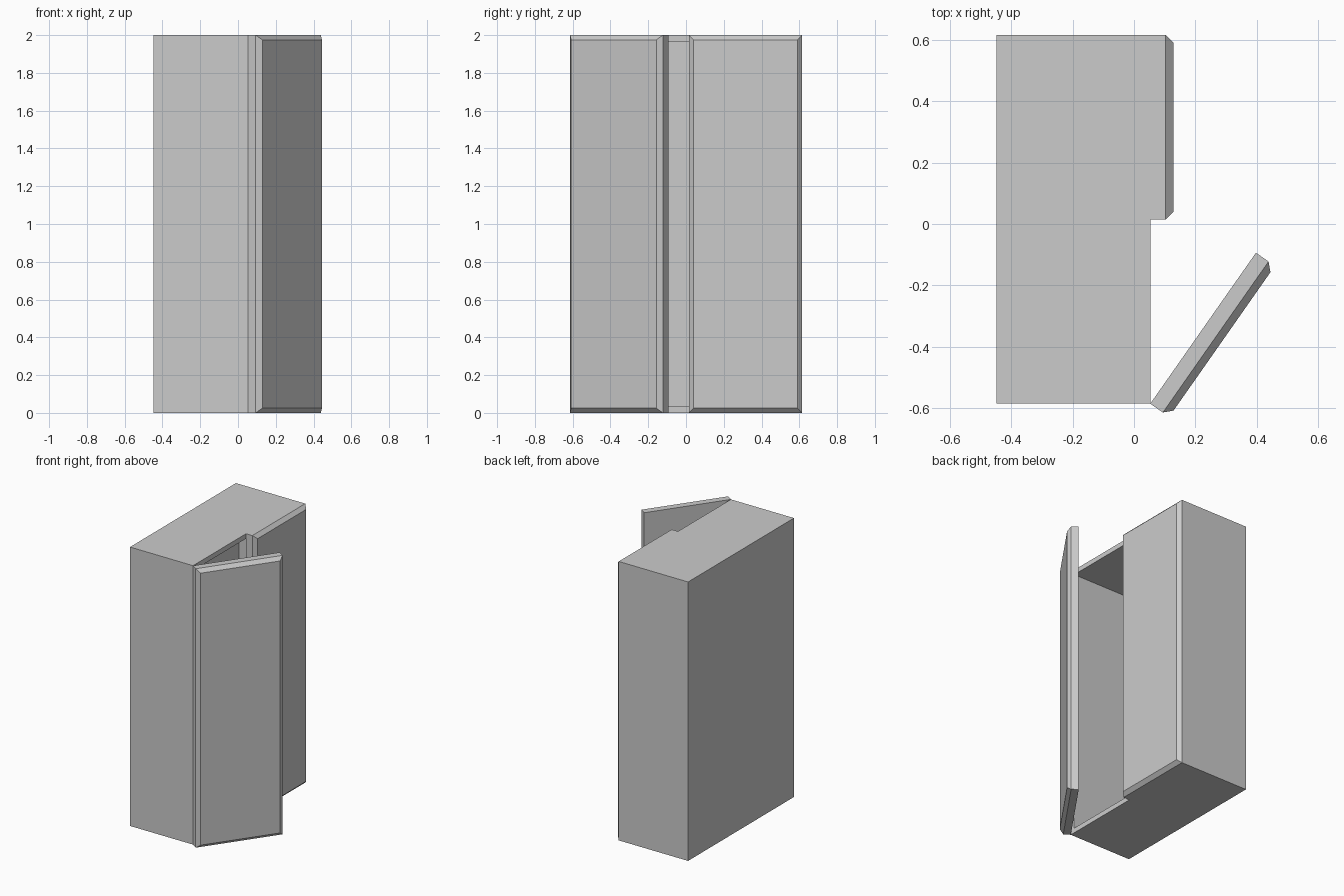
import bpy, bmesh, math
from mathutils import Matrix, Vector

if "Cube" in bpy.data.objects:
    bpy.data.objects.remove(bpy.data.objects["Cube"])

H, WALL, CHAMFER = 2.0, 0.05, 0.025
X0, X1 = -0.447, 0.053      # carcass back and open side
Y0, Y1 = -0.585, 0.615


def finish(name, bm):
    bmesh.ops.recalc_face_normals(bm, faces=bm.faces)
    me = bpy.data.meshes.new(name)
    bm.to_mesh(me)
    bm.free()
    ob = bpy.data.objects.new(name, me)
    bpy.context.collection.objects.link(ob)
    return ob


def box(lo, hi):
    bm = bmesh.new()
    lo, hi = Vector(lo), Vector(hi)
    mat = Matrix.Translation((lo + hi) / 2) @ Matrix.Diagonal((*(hi - lo), 1))
    bmesh.ops.create_cube(bm, size=1, matrix=mat)
    return bm


def face_plus_x(bm):
    return max(bm.faces, key=lambda f: f.calc_center_median().x)


# Hollow carcass, open towards +x
bm = box((X0, Y0, 0), (X1, Y1, H))
opening = face_plus_x(bm)
bmesh.ops.inset_region(bm, faces=[opening], thickness=WALL)
new = bmesh.ops.extrude_discrete_faces(bm, faces=[opening])["faces"][0]
bmesh.ops.translate(bm, verts=new.verts, vec=(-(X1 - X0 - WALL), 0, 0))
finish("cabinet_body", bm)


# Door: slab hinged at its local origin, outer face chamfered all round
def door(name, width, thick, side, hinge_y, angle):
    lo, hi = sorted((0, side * width))
    bm = box((0, lo, 0), (thick - CHAMFER, hi, H))
    new = bmesh.ops.extrude_discrete_faces(bm, faces=[face_plus_x(bm)])["faces"][0]
    mid = new.calc_center_median()
    for v in new.verts:
        v.co.x += CHAMFER
        v.co.y += math.copysign(CHAMFER, mid.y - v.co.y)
        v.co.z += math.copysign(CHAMFER, mid.z - v.co.z)
    ob = finish(name, bm)
    ob.location = (X1, hinge_y, 0)
    ob.rotation_euler.z = math.radians(angle)


door("closed_door", 0.6, 0.075, -1, Y1, 0)
door("open_door", 0.6, 0.075, 1, Y0, -35)
